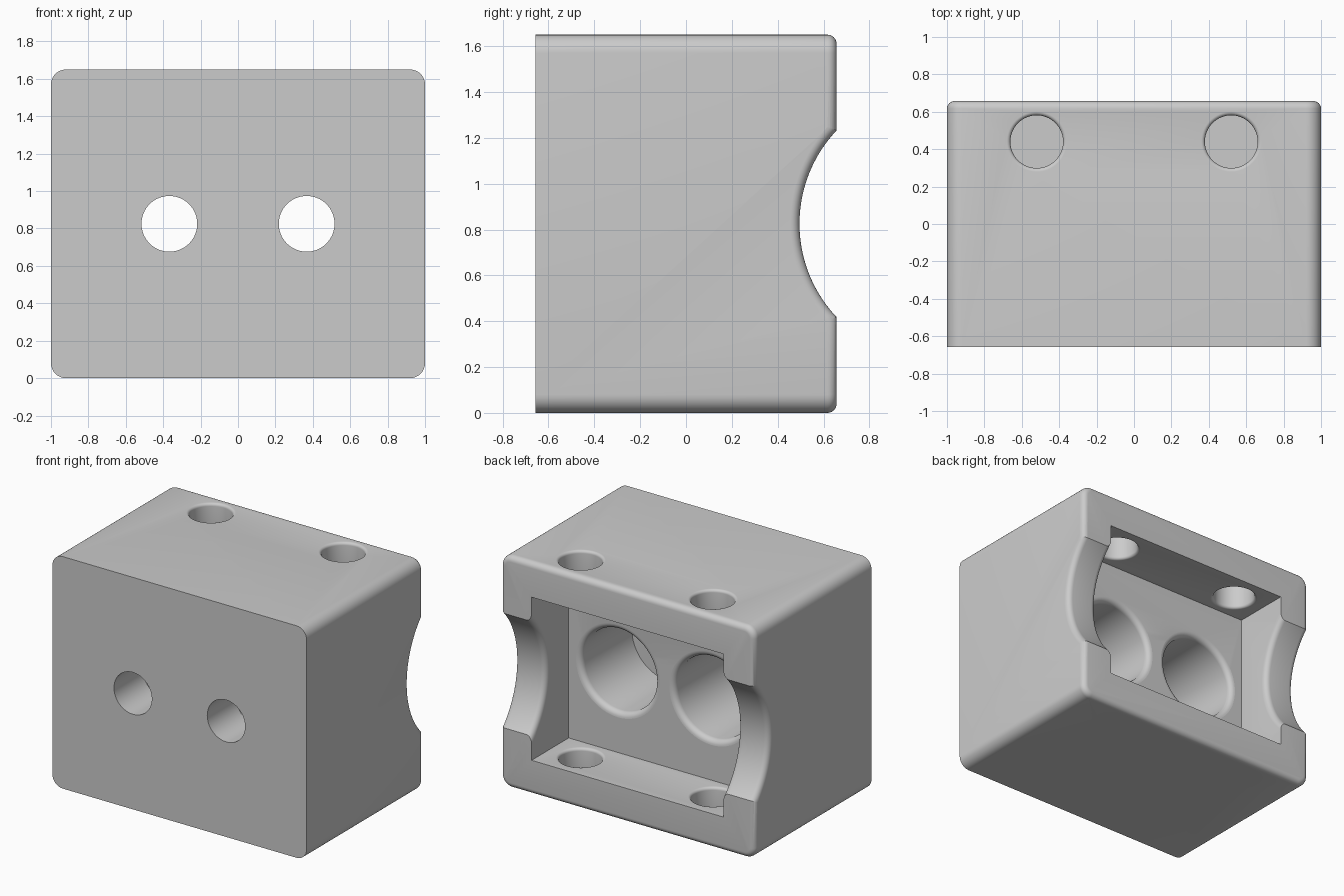
import bpy, bmesh
from math import sin, cos, pi, sqrt
from mathutils import Matrix

if "Cube" in bpy.data.objects:
    bpy.data.objects.remove(bpy.data.objects["Cube"])

HEIGHT, HALF_DEPTH = 1.65, 0.657
MID = HEIGHT / 2
WALL = 0.245            # wall thickness around the pocket
POCKET_FLOOR = 0.24     # y of the pocket floor
FILLET = 0.04

grey = bpy.data.materials.new("light_grey")
grey.use_nodes = True
colour = (0.6, 0.6, 0.6, 1)
grey.diffuse_color = colour
grey.node_tree.nodes["Principled BSDF"].inputs["Base Color"].default_value = colour


def finish(bm, name):
    bmesh.ops.recalc_face_normals(bm, faces=bm.faces)
    mesh = bpy.data.meshes.new(name)
    bm.to_mesh(mesh)
    bm.free()
    mesh.materials.append(grey)
    obj = bpy.data.objects.new(name, mesh)
    bpy.context.collection.objects.link(obj)
    return obj


def rim(radius, face, direction, fillet, steps=6):
    """Quarter-round flare of a hole towards a face, as (axial, radius) points."""
    pts = []
    for i in range(steps + 1):
        t = i / steps * pi / 2
        pts.append((face - direction * fillet * (1 - sin(t)),
                    radius + fillet * (1 - cos(t))))
    return pts if direction > 0 else pts[::-1]


def lathe(name, profile, axis, centre, segments=64):
    """Solid of revolution; the profile runs along the given axis."""
    bm = bmesh.new()
    rings = []
    for a, r in profile:
        ring = []
        for i in range(segments):
            t = 2 * pi * i / segments
            ring.append(bm.verts.new((r * cos(t), r * sin(t), a)))
        rings.append(ring)
    for low, high in zip(rings, rings[1:]):
        for i in range(segments):
            j = (i + 1) % segments
            bm.faces.new((low[i], low[j], high[j], high[i]))
    bm.faces.new(rings[0])
    bm.faces.new(rings[-1])
    turn = {"x": Matrix.Rotation(pi / 2, 4, "Y"),
            "y": Matrix.Rotation(-pi / 2, 4, "X"),
            "z": Matrix.Identity(4)}[axis]
    bm.transform(Matrix.Translation(centre) @ turn)
    return finish(bm, name)


def rounded_block():
    """Block with rounded long edges, a filleted back and a sharp front."""
    bm = bmesh.new()
    corner, steps, verts = 0.08, 8, []
    centres = [(1, 1), (-1, 1), (-1, -1), (1, -1)]
    for k, (sx, sz) in enumerate(centres):
        for i in range(steps + 1):
            t = (k + i / steps) * pi / 2
            verts.append(bm.verts.new((sx * (1 - corner) + corner * cos(t), -HALF_DEPTH,
                                       MID + sz * (MID - corner) + corner * sin(t))))
    front = bm.faces.new(verts)
    out = bmesh.ops.extrude_face_region(bm, geom=[front], use_keep_orig=True)["geom"]
    moved = [g for g in out if isinstance(g, bmesh.types.BMVert)]
    bmesh.ops.translate(bm, verts=moved, vec=(0, 2 * HALF_DEPTH, 0))
    back_edges = [e for e in bm.edges if all(v.co.y > 0 for v in e.verts)]
    bmesh.ops.bevel(bm, geom=back_edges, offset=FILLET, segments=6,
                    profile=0.5, affect="EDGES", clamp_overlap=False)
    return finish(bm, "block")


def pocket_cutter():
    bm = bmesh.new()
    bmesh.ops.create_cube(bm, size=1)
    bmesh.ops.scale(bm, verts=bm.verts, vec=(2 * (1 - WALL), 1, HEIGHT - 2 * WALL))
    bmesh.ops.translate(bm, verts=bm.verts, vec=(0, POCKET_FLOOR + 0.5, MID))
    return finish(bm, "pocket_cutter")


block = rounded_block()
cutters = [pocket_cutter()]

# Saddle: wide cylinder across the back, rounded where it meets each wall face
saddle_r, saddle_y, inner = 0.593, 0.495, 1 - WALL
half = (rim(saddle_r, inner, -1, FILLET) + rim(saddle_r, 1, 1, FILLET)
        + [(1.2, saddle_r + FILLET)])
saddle = [(-a, r) for a, r in half[::-1]] + half
cutters.append(lathe("saddle_cutter", saddle, "x", (0, saddle_y + saddle_r, MID), 160))

for side in (-1, 1):
    # Stepped bore from the front into the pocket
    bore = [(-1, 0.149), (-0.33, 0.149), (-0.33, 0.29)]
    bore += rim(0.29, POCKET_FLOOR, 1, FILLET) + [(0.4, 0.29 + FILLET)]
    cutters.append(lathe("bore_cutter", bore, "y", (side * 0.367, 0, MID)))
    # Vertical pin hole through the top and bottom walls
    r, f = 0.141, 0.02
    pin = [(-0.2, r + f)] + rim(r, 0, -1, f) + rim(r, WALL, 1, f)
    pin += rim(r, HEIGHT - WALL, -1, f) + rim(r, HEIGHT, 1, f) + [(HEIGHT + 0.2, r + f)]
    cutters.append(lathe("pin_hole_cutter", pin, "z", (side * 0.52, 0.44, 0)))

# Cut everything, then bake the result and drop the cutters
for cutter in cutters:
    cutter.hide_render = True
    mod = block.modifiers.new(cutter.name, "BOOLEAN")
    mod.operation = "DIFFERENCE"
    mod.solver = "EXACT"
    mod.object = cutter
bpy.context.view_layer.update()
graph = bpy.context.evaluated_depsgraph_get()
baked = bpy.data.meshes.new_from_object(block.evaluated_get(graph))
block.modifiers.clear()
block.data = baked
for cutter in cutters:
    bpy.data.objects.remove(cutter)

bpy.ops.object.select_all(action="DESELECT")
block.select_set(True)
bpy.context.view_layer.objects.active = block
bpy.ops.object.shade_smooth_by_angle(angle=pi / 6)
